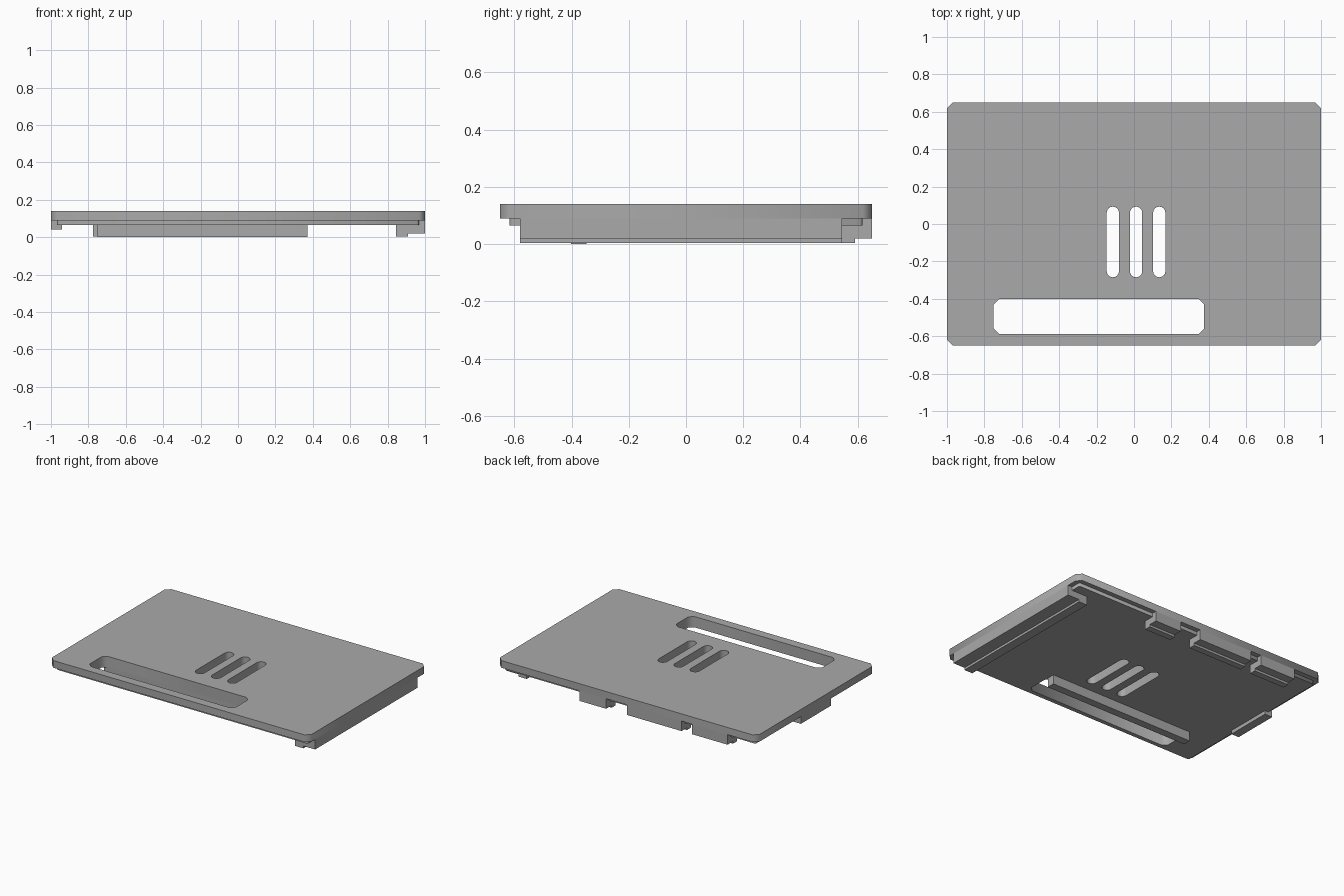
import bpy
import bmesh
import math
from mathutils import Vector

cube = bpy.data.objects.get("Cube")
if cube:
    bpy.data.objects.remove(cube, do_unlink=True)

grey = bpy.data.materials.new("plain grey")
grey.use_nodes = True
grey.diffuse_color = (0.4, 0.4, 0.4, 1)
grey.node_tree.nodes["Principled BSDF"].inputs["Base Color"].default_value = (0.4, 0.4, 0.4, 1)


def chamfered(x0, x1, y0, y1, c):
    """Rectangle outline with cut corners."""
    return [(x0 + c, y0), (x1 - c, y0), (x1, y0 + c), (x1, y1 - c),
            (x1 - c, y1), (x0 + c, y1), (x0, y1 - c), (x0, y0 + c)]


def stadium(cx, y0, y1, r, steps=8):
    """Upright slot outline with round ends."""
    points = []
    for cy, start in ((y1 - r, 0), (y0 + r, math.pi)):
        for i in range(steps + 1):
            a = start + math.pi * i / steps
            points.append((cx + r * math.cos(a), cy + r * math.sin(a)))
    return points


def slab(name, outlines, z0, z1):
    """Flat plate; outlines after the first are holes."""
    curve = bpy.data.curves.new(name, "CURVE")
    curve.dimensions = "2D"
    curve.fill_mode = "BOTH"
    curve.extrude = (z1 - z0) / 2
    for outline in outlines:
        spline = curve.splines.new("POLY")
        spline.points.add(len(outline) - 1)
        for point, (x, y) in zip(spline.points, outline):
            point.co = (x, y, 0, 1)
        spline.use_cyclic_u = True
    curve.materials.append(grey)
    obj = bpy.data.objects.new(name, curve)
    obj.location.z = (z0 + z1) / 2
    bpy.context.collection.objects.link(obj)
    bpy.ops.object.select_all(action="DESELECT")
    obj.select_set(True)
    bpy.context.view_layer.objects.active = obj
    bpy.ops.object.convert(target="MESH")


def bar(name, profile, start, sweep):
    """Sweep a closed profile of 3D points in a straight line."""
    bm = bmesh.new()
    face = bm.faces.new([bm.verts.new(Vector(p) + Vector(start)) for p in profile])
    new = bmesh.ops.extrude_face_region(bm, geom=[face])["geom"]
    bmesh.ops.translate(bm, vec=sweep, verts=[v for v in new if isinstance(v, bmesh.types.BMVert)])
    bmesh.ops.recalc_face_normals(bm, faces=bm.faces)
    mesh = bpy.data.meshes.new(name)
    bm.to_mesh(mesh)
    bm.free()
    mesh.materials.append(grey)
    bpy.context.collection.objects.link(bpy.data.objects.new(name, mesh))


def hook(wall, lip):
    """Stepped clip section: distance inward from the edge, height."""
    end = wall + lip
    return [(0, 0.09), (0, 0.02), (wall, 0.02), (wall, 0.004), (end, 0.004), (end, 0.09)]


# Plate with a stepped rim, vent slots and a long window
holes = [chamfered(-0.75, 0.375, -0.587, -0.402, 0.028)]
holes += [stadium(x, -0.285, 0.093, 0.033) for x in (-0.113, 0.011, 0.135)]
slab("cover_plate", [chamfered(-1, 1, -0.65, 0.65, 0.032)] + holes, 0.09, 0.14)
slab("inner_plate", [chamfered(-0.967, 0.967, -0.617, 0.617, 0.01)] + holes, 0.065, 0.09)

# Long hooked wall on the left edge
bar("side_wall", [(-d, 0, z) for d, z in hook(0.09, 0.065)], (1, -0.58, 0), (0, 1.125, 0))

# Hooked clips along the back edge
for i, (x0, x1) in enumerate([(-0.775, -0.5), (-0.42, 0), (0.16, 0.365)]):
    bar(f"back_clip_{i + 1}", [(0, -d, z) for d, z in hook(0.06, 0.045)],
        (x0, 0.65, 0), (x1 - x0, 0, 0))

# Small tab on the right edge
bar("side_tab", [(0, 0, 0.04), (0.06, 0, 0.04), (0.06, 0, 0.09), (0, 0, 0.09)],
    (-1, -0.165, 0), (0, 0.33, 0))

# Stiffening rib behind the window
bar("window_rib", [(0, 0, 0), (0, 0.055, 0), (0, 0.055, 0.07), (0, 0, 0.07)],
    (-0.75, -0.402, 0), (1.122, 0, 0))
